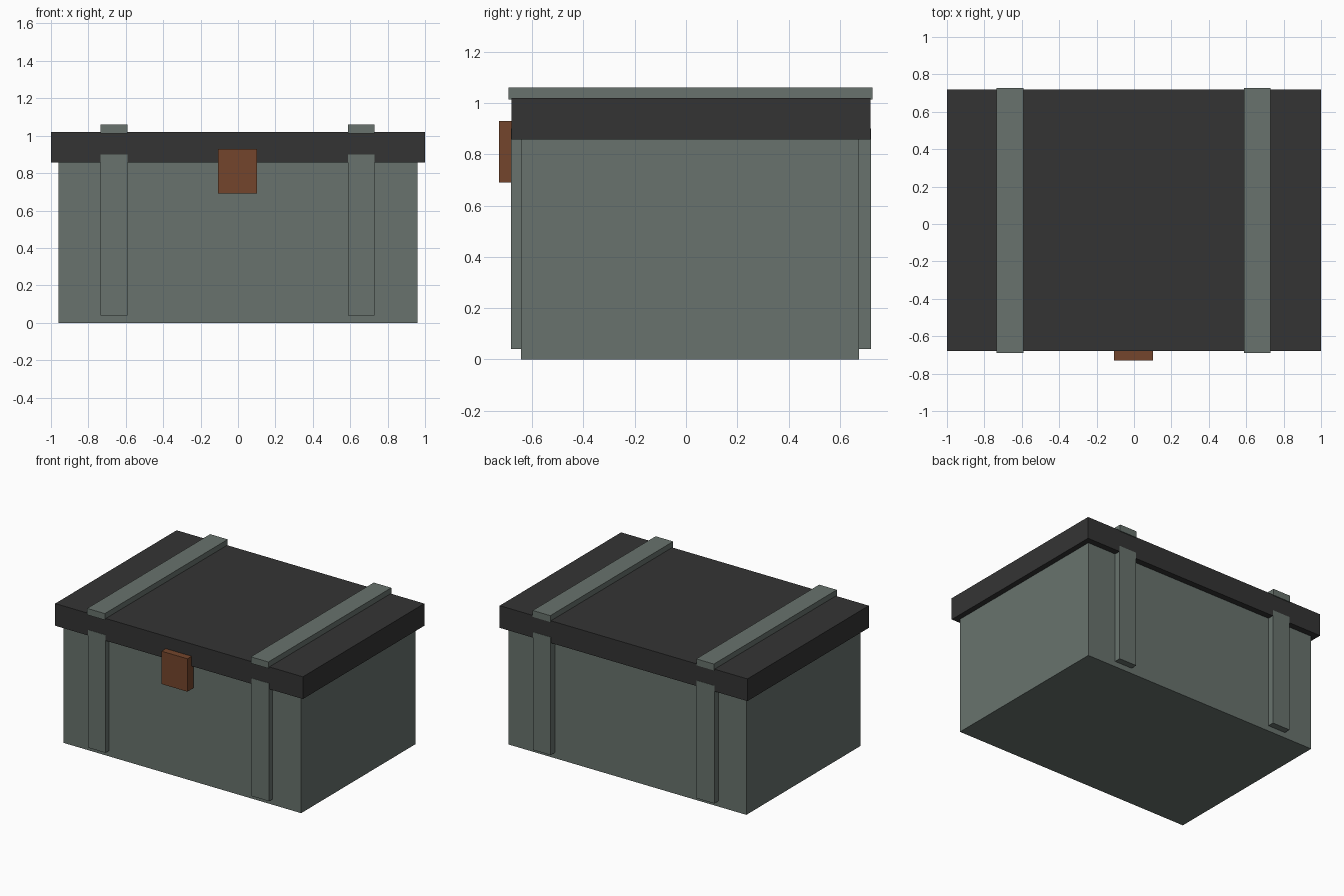
import bpy

# Remove the default cube
cube = bpy.data.objects.get("Cube")
if cube:
    bpy.data.objects.remove(cube, do_unlink=True)


def make_material(name, colour):
    mat = bpy.data.materials.new(name)
    mat.use_nodes = True
    mat.diffuse_color = (*colour, 1)
    mat.node_tree.nodes["Principled BSDF"].inputs["Base Color"].default_value = (*colour, 1)
    return mat


grey_green = make_material("grey_green", (0.138, 0.171, 0.153))
charcoal = make_material("charcoal", (0.034, 0.034, 0.034))
brown = make_material("rust_brown", (0.174, 0.06, 0.025))


def box(name, x, y, z, mat):
    """Box spanning the (min, max) ranges on each axis."""
    bpy.ops.mesh.primitive_cube_add(size=1)
    obj = bpy.context.object
    obj.name = name
    obj.data.name = name
    for v in obj.data.vertices:
        v.co = [r[0] if c < 0 else r[1] for c, r in zip(v.co, (x, y, z))]
    obj.data.materials.append(mat)
    return obj


# Main chest and overhanging lid
box("chest_body", (-0.96, 0.96), (-0.643, 0.675), (0, 0.87), grey_green)
box("lid", (-1, 1), (-0.68, 0.72), (0.858, 1.02), charcoal)

# Straps over the lid and down the front and back
for side, x in (("right", (-0.734, -0.592)), ("left", (0.587, 0.729))):
    box(side + "_lid_strap", x, (-0.691, 0.727), (1.013, 1.06), grey_green)
    box(side + "_front_strap", x, (-0.682, -0.63), (0.04, 0.9), grey_green)
    box(side + "_back_strap", x, (0.66, 0.722), (0.04, 0.9), grey_green)

# Front latch
box("latch", (-0.107, 0.102), (-0.729, -0.66), (0.69, 0.93), brown)
